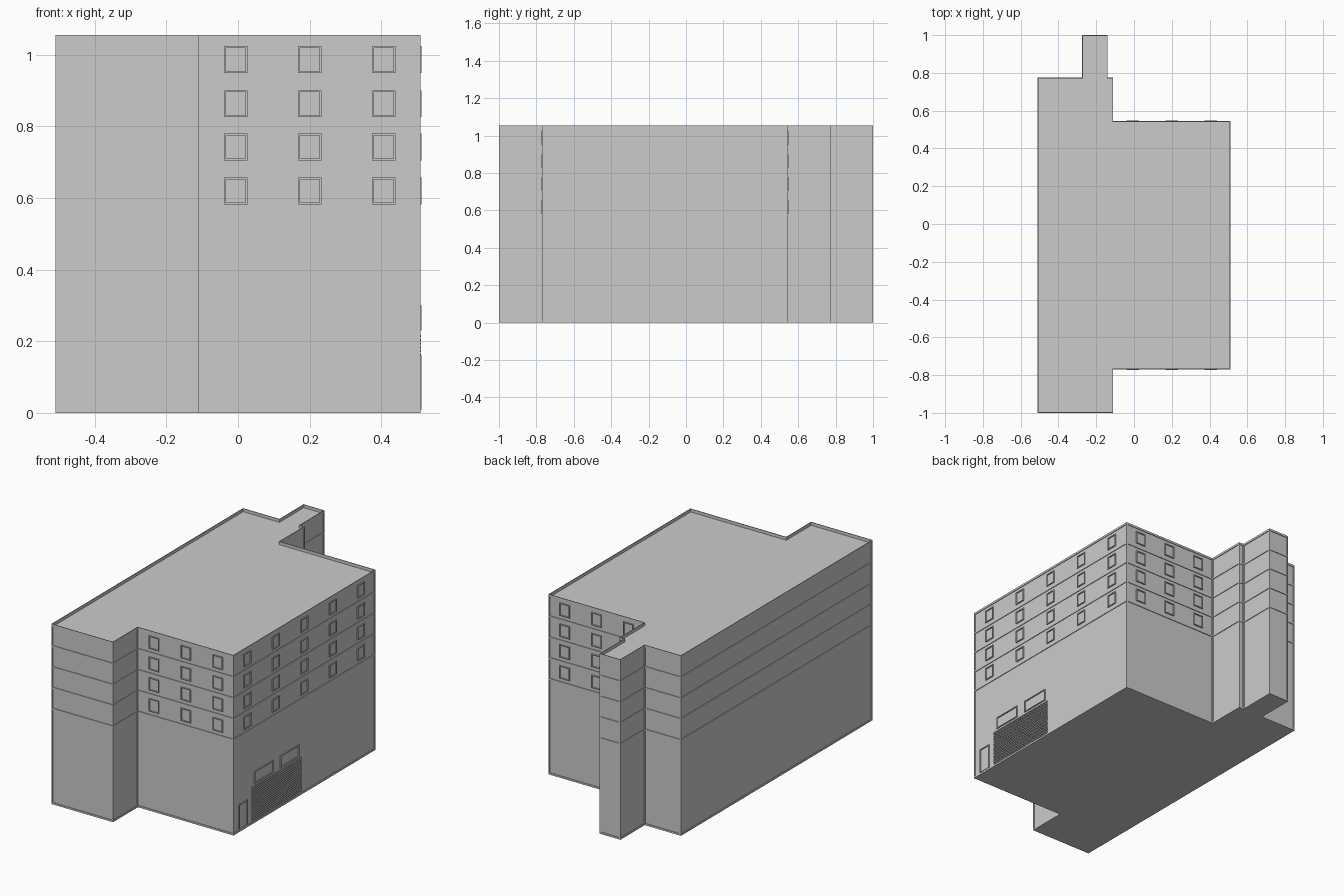
import bpy, bmesh
from mathutils import Vector, Matrix

if "Cube" in bpy.data.objects:
    bpy.data.objects.remove(bpy.data.objects["Cube"])

# Footprint, counter-clockwise
PLAN = [(-.51, -1), (-.11, -1), (-.11, -.77), (.51, -.77), (.51, .545), (-.11, .545),
        (-.11, .775), (-.14, .775), (-.14, 1), (-.275, 1), (-.275, .775), (-.51, .775)]
P = [Vector((x, y, 0)) for x, y in PLAN]
N = len(P)
TOP, ROOF, DEPTH = 1.055, 1.037, .004
FLOORS = [(.01, .553), (.563, .676), (.686, .799), (.807, .92), (.93, 1.043)]
Z = Vector((0, 0, 1))


def direction(i):
    return (P[(i + 1) % N] - P[i % N]).normalized()


def normal(i):
    return direction(i).cross(Z)


def convex(i):
    return direction(i - 1).cross(direction(i)).z > 0


def finish(bm, name):
    bmesh.ops.remove_doubles(bm, verts=bm.verts, dist=1e-5)
    me = bpy.data.meshes.new(name)
    bm.to_mesh(me)
    bm.free()
    ob = bpy.data.objects.new(name, me)
    bpy.context.collection.objects.link(ob)
    return ob


def face(bm, pts):
    bm.faces.new([bm.verts.new(p) for p in pts])


# Walls with a flush border frame and slightly recessed panels per storey
bm = bmesh.new()
for i in range(N):
    d, n, length = direction(i), normal(i), (P[(i + 1) % N] - P[i]).length

    def pt(s, z, deep=0):
        return P[i] + d * s + Z * z - n * deep

    a = .008 if convex(i) else .003
    b = length - (.008 if convex((i + 1) % N) else .003)
    zs = [0] + [z for f in FLOORS for z in f] + [TOP]
    for k in range(len(zs) - 1):
        z0, z1 = zs[k], zs[k + 1]
        for s0, s1 in ((0, a), (a, b), (b, length)):
            q = [(s0, z0), (s1, z0), (s1, z1), (s0, z1)]
            if k % 2 and s0 == a:
                face(bm, [pt(*c, DEPTH) for c in q])
                for j in range(4):
                    u, v = q[j], q[(j + 1) % 4]
                    face(bm, [pt(*u), pt(*v), pt(*v, DEPTH), pt(*u, DEPTH)])
            else:
                face(bm, [pt(*c) for c in q])
# Underside
face(bm, list(reversed(P)))
finish(bm, "walls")

# Roof sunk behind a low parapet
bm = bmesh.new()
inner = [P[i] - (normal(i - 1) + normal(i)) * .004 for i in range(N)]
face(bm, [p + Z * ROOF for p in inner])
for i in range(N):
    j = (i + 1) % N
    face(bm, [P[i] + Z * TOP, P[j] + Z * TOP, inner[j] + Z * TOP, inner[i] + Z * TOP])
    face(bm, [inner[i] + Z * TOP, inner[j] + Z * TOP, inner[j] + Z * ROOF, inner[i] + Z * ROOF])
finish(bm, "roof_and_parapet")


def wall_box(bm, i, s, z, w, h, depth):
    """Box on wall i, centred at (s, z), standing out from the recessed panel."""
    d, n = direction(i), normal(i)
    c = P[i] + d * s + Z * z + n * (depth / 2 - DEPTH)
    rot = Matrix((d, n, Z)).transposed().to_4x4()
    bmesh.ops.create_cube(bm, size=1, matrix=Matrix.Translation(c) @ rot @ Matrix.Diagonal((w, depth, h, 1)))


def framed(bm, i, s, z, w, h, t=.005, depth=.006):
    for side in (-1, 1):
        wall_box(bm, i, s + side * (w - t) / 2, z, t, h, depth)
        wall_box(bm, i, s, z + side * (h - t) / 2, w - 2 * t, t, depth)


# Upper-storey windows on the south, east and north sides of the wide block
bm = bmesh.new()
for i, count in ((2, 3), (3, 5), (4, 3)):
    length = (P[i + 1] - P[i]).length
    for z0, z1 in FLOORS[1:]:
        for k in range(count):
            framed(bm, i, length * (k + .5) / count, (z0 + z1) / 2, .065, .075)
finish(bm, "window_frames")

# Ground-floor door and the two wide windows over the shutter
bm = bmesh.new()
framed(bm, 3, .09, .085, .08, .15)
finish(bm, "door_frame")
bm = bmesh.new()
for y in (-.488, -.248):
    framed(bm, 3, y + .77, .265, .175, .07)
finish(bm, "transom_windows")

# Roller shutter slats
bm = bmesh.new()
for k in range(20):
    wall_box(bm, 3, .4, .015 + k * .0105, .46, .006, .005)
finish(bm, "roller_shutter")
